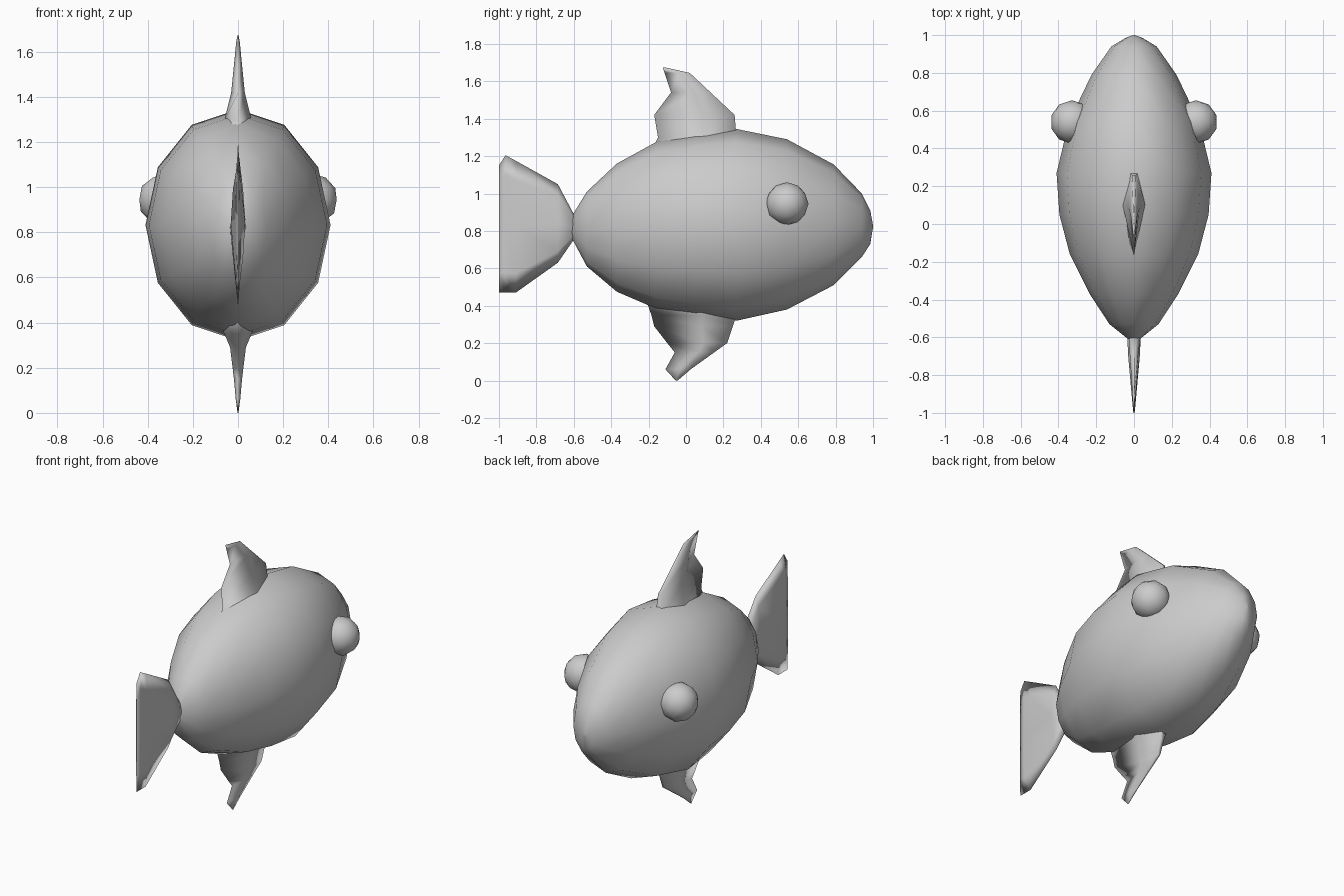
import bpy, bmesh, math
from mathutils import Vector

if "Cube" in bpy.data.objects:
    bpy.data.objects.remove(bpy.data.objects["Cube"])

grey = bpy.data.materials.new("plain grey")
grey.diffuse_color = (0.6, 0.6, 0.6, 1)
grey.use_nodes = True
grey.node_tree.nodes["Principled BSDF"].inputs["Base Color"].default_value = grey.diffuse_color


def finish(name, bm):
    bmesh.ops.remove_doubles(bm, verts=bm.verts, dist=0.0005)
    bmesh.ops.recalc_face_normals(bm, faces=bm.faces)
    mesh = bpy.data.meshes.new(name)
    bm.to_mesh(mesh)
    bm.free()
    mesh.materials.append(grey)
    for poly in mesh.polygons:
        poly.use_smooth = True
    obj = bpy.data.objects.new(name, mesh)
    bpy.context.collection.objects.link(obj)
    return obj


def loft(name, rings):
    """Skin a list of equal-length point rings and close both ends."""
    bm = bmesh.new()
    rows = [[bm.verts.new(p) for p in ring] for ring in rings]
    n = len(rows[0])
    for a, b in zip(rows, rows[1:]):
        for i in range(n):
            j = (i + 1) % n
            bm.faces.new((a[i], a[j], b[j], b[i]))
    bm.faces.new(rows[0])
    bm.faces.new(rows[-1])
    return finish(name, bm)


def upright_ring(y, low, high, half, sides):
    mid, rad = (low + high) / 2, (high - low) / 2
    angles = [math.tau * i / sides for i in range(sides)]
    return [Vector((half * math.cos(a), y, mid + rad * math.sin(a))) for a in angles]


def level_ring(z, back, front, half):
    # lens section, thickest toward the front
    thick = back + (front - back) * 0.6
    return [Vector(p) for p in ((0, back, z), (half, thick, z),
                                (half * 0.35, front, z), (-half * 0.35, front, z),
                                (-half, thick, z))]


# Body: y, bottom, top, half width
body = [(-0.61, 0.76, 0.88, 0.03), (-0.53, 0.61, 1.01, 0.13),
        (-0.37, 0.475, 1.16, 0.235), (-0.16, 0.385, 1.275, 0.34),
        (0.05, 0.345, 1.32, 0.395), (0.27, 0.32, 1.345, 0.41),
        (0.54, 0.38, 1.29, 0.345), (0.79, 0.51, 1.155, 0.225),
        (0.94, 0.66, 1.0, 0.12), (0.985, 0.73, 0.91, 0.045),
        (1.0, 0.82, 0.83, 0.005)]
loft("body", [upright_ring(*s, 12) for s in body])

# Tail fin: thin fan spreading from the waist
tail = [(-0.595, 0.76, 0.88, 0.035), (-0.685, 0.63, 1.05, 0.032),
        (-0.91, 0.47, 1.175, 0.012), (-0.965, 0.47, 1.205, 0.007),
        (-1.0, 0.47, 1.15, 0.003)]
loft("tail_fin", [upright_ring(*s, 8) for s in tail])

# Dorsal and belly fins: z, back, front, half thickness
dorsal = [(1.2, -0.2, 0.29, 0.12), (1.30, -0.15, 0.27, 0.06),
          (1.42, -0.17, 0.26, 0.03), (1.54, -0.08, 0.132, 0.018),
          (1.645, -0.115, 0.02, 0.008), (1.675, -0.125, -0.115, 0.002)]
loft("dorsal_fin", [level_ring(*s) for s in dorsal])

belly = [(0.45, -0.22, 0.29, 0.11), (0.35, -0.185, 0.27, 0.06),
         (0.29, -0.17, 0.25, 0.035), (0.2, -0.1, 0.22, 0.024),
         (0.15, -0.06, 0.15, 0.018), (0.06, -0.11, 0.025, 0.01),
         (0.0, -0.055, -0.045, 0.002)]
loft("belly_fin", [level_ring(*s) for s in belly])

# Eyes: low-poly balls set into the sides of the head
for side, name in ((1, "right_eye"), (-1, "left_eye")):
    bm = bmesh.new()
    bmesh.ops.create_icosphere(bm, subdivisions=2, radius=0.115)
    eye = finish(name, bm)
    eye.location = (side * 0.328, 0.54, 0.945)
